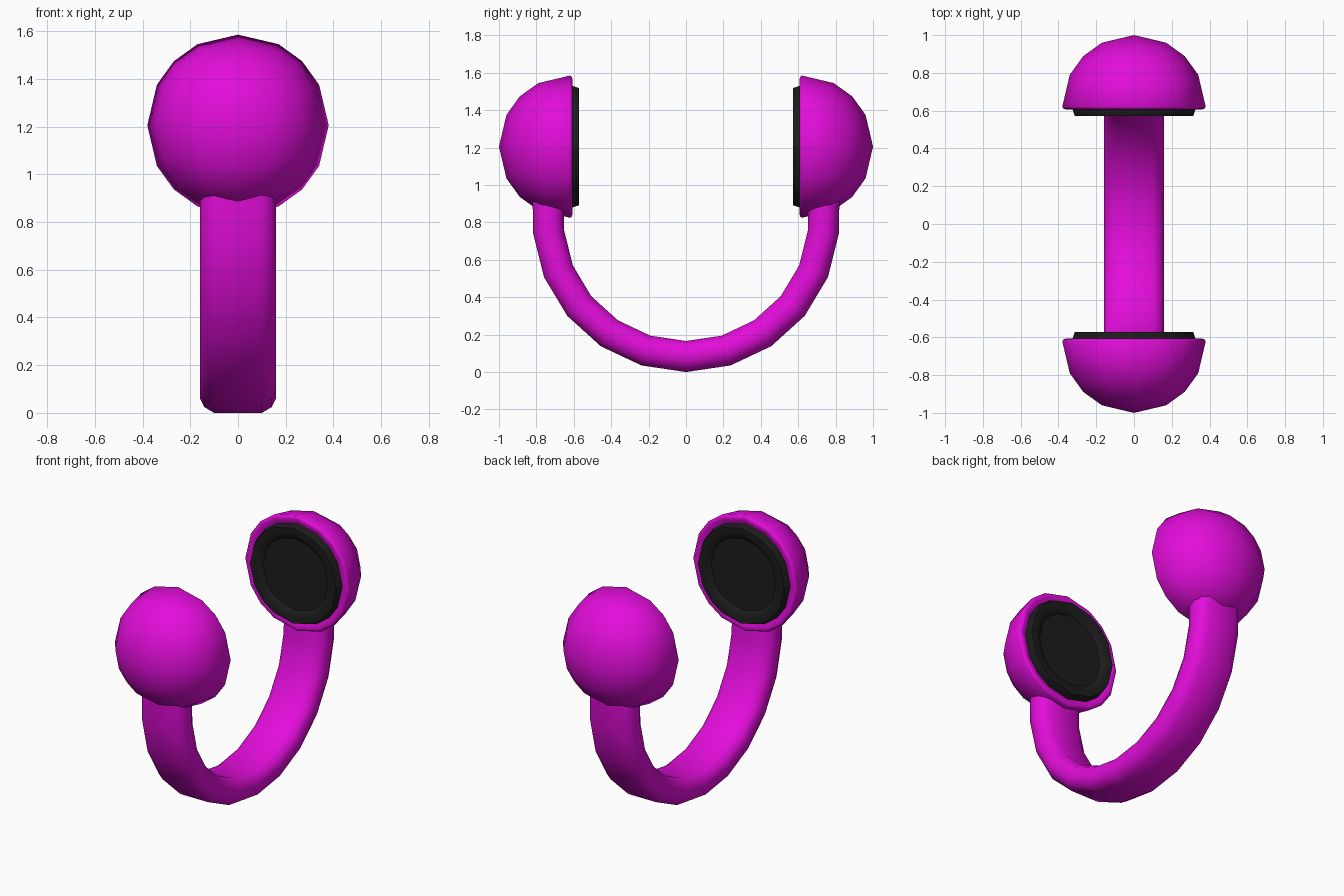
import bpy, bmesh, math
from mathutils import Vector

cube = bpy.data.objects.get("Cube")
if cube:
    bpy.data.objects.remove(cube, do_unlink=True)


def material(name, rgb, rough):
    m = bpy.data.materials.new(name)
    m.use_nodes = True
    m.diffuse_color = (*rgb, 1)
    bsdf = next(n for n in m.node_tree.nodes if n.type == 'BSDF_PRINCIPLED')
    bsdf.inputs["Base Color"].default_value = (*rgb, 1)
    bsdf.inputs["Roughness"].default_value = rough
    return m


magenta = material("magenta", (0.76, 0.004, 0.70), 0.5)
black = material("soft black", (0.012, 0.012, 0.012), 0.6)


def finish(bm, name, mat, angle, mirror_y=False):
    bmesh.ops.recalc_face_normals(bm, faces=bm.faces)
    mesh = bpy.data.meshes.new(name)
    bm.to_mesh(mesh)
    bm.free()
    mesh.materials.append(mat)
    ob = bpy.data.objects.new(name, mesh)
    bpy.context.collection.objects.link(ob)
    bpy.ops.object.select_all(action='DESELECT')
    ob.select_set(True)
    bpy.context.view_layer.objects.active = ob
    bpy.ops.object.shade_smooth_by_angle(angle=math.radians(angle))
    if mirror_y:
        mod = ob.modifiers.new("Mirror", 'MIRROR')
        mod.use_axis = (False, True, False)
        mod.use_mirror_merge = False
    return ob


def skin(bm, loops):
    """Bridge equal closed loops of points and cap both ends."""
    rings = [[bm.verts.new(p) for p in loop] for loop in loops]
    for a, b in zip(rings, rings[1:]):
        for i in range(len(a)):
            j = (i + 1) % len(a)
            bm.faces.new((a[i], a[j], b[j], b[i]))
    bm.faces.new(rings[0])
    bm.faces.new(rings[-1])


CENTRE_Y, CENTRE_Z, RADIUS = 0.62, 1.205, 0.38

# Ear cups: half of a rounded cube with a lipped rim
bm = bmesh.new()
bmesh.ops.create_cube(bm, size=2)
bmesh.ops.subdivide_edges(bm, edges=bm.edges[:], cuts=3, use_grid_fill=True)
bmesh.ops.delete(bm, geom=[v for v in bm.verts if v.co.y < -0.01], context='VERTS')
for v in bm.verts:
    v.co = v.co.normalized() * RADIUS + Vector((0, CENTRE_Y, CENTRE_Z))
edges = [e for e in bm.edges if e.is_boundary]
for r, y in ((0.374, 0.611), (0.362, 0.607), (0.345, 0.611), (0.32, 0.62)):
    out = bmesh.ops.extrude_edge_only(bm, edges=edges)["geom"]
    edges = [g for g in out if isinstance(g, bmesh.types.BMEdge)]
    for v in (g for g in out if isinstance(g, bmesh.types.BMVert)):
        d = Vector((v.co.x, 0, v.co.z - CENTRE_Z)).normalized() * r
        v.co = d + Vector((0, y, CENTRE_Z))
    edges = [e for e in edges if e.is_boundary]
bmesh.ops.contextual_create(bm, geom=edges)
finish(bm, "ear_cups", magenta, 55, True)

# Ear pads: dark rings with a recessed centre, same sixteen corners as the cups
step = math.atan(0.5)
angles = [q * math.pi / 2 + a
          for q in range(4) for a in (0, step, math.pi / 4, math.pi / 2 - step)]
bm = bmesh.new()
skin(bm, [[(r * math.cos(a), y, CENTRE_Z + r * math.sin(a)) for a in angles]
          for r, y in ((0.326, 0.625), (0.326, 0.61), (0.313, 0.571),
                       (0.275, 0.571), (0.245, 0.584), (0.235, 0.595))])
finish(bm, "ear_pads", black, 25, True)

# Headband: rounded strap section swept along a half circle into both cups
quarter = ((0.16, 0.022), (0.142, 0.058), (0.10, 0.083))
section = [(x, t) for x, t in quarter] + [(-x, t) for x, t in reversed(quarter)]
section += [(-x, -t) for x, t in quarter] + [(x, -t) for x, t in reversed(quarter)]
ARC_R, ARC_Z, START = 0.738, 0.821, math.radians(5.6)
path = [(ARC_R, 0.96, 0.0)]
for i in range(11):
    a = START + (math.pi - 2 * START) * i / 10
    path.append((ARC_R * math.cos(a), ARC_Z - ARC_R * math.sin(a), a))
path.append((-ARC_R, 0.96, math.pi))
bm = bmesh.new()
skin(bm, [[(x, y + t * math.cos(a), z - t * math.sin(a)) for x, t in section]
          for y, z, a in path])
finish(bm, "headband", magenta, 60)
